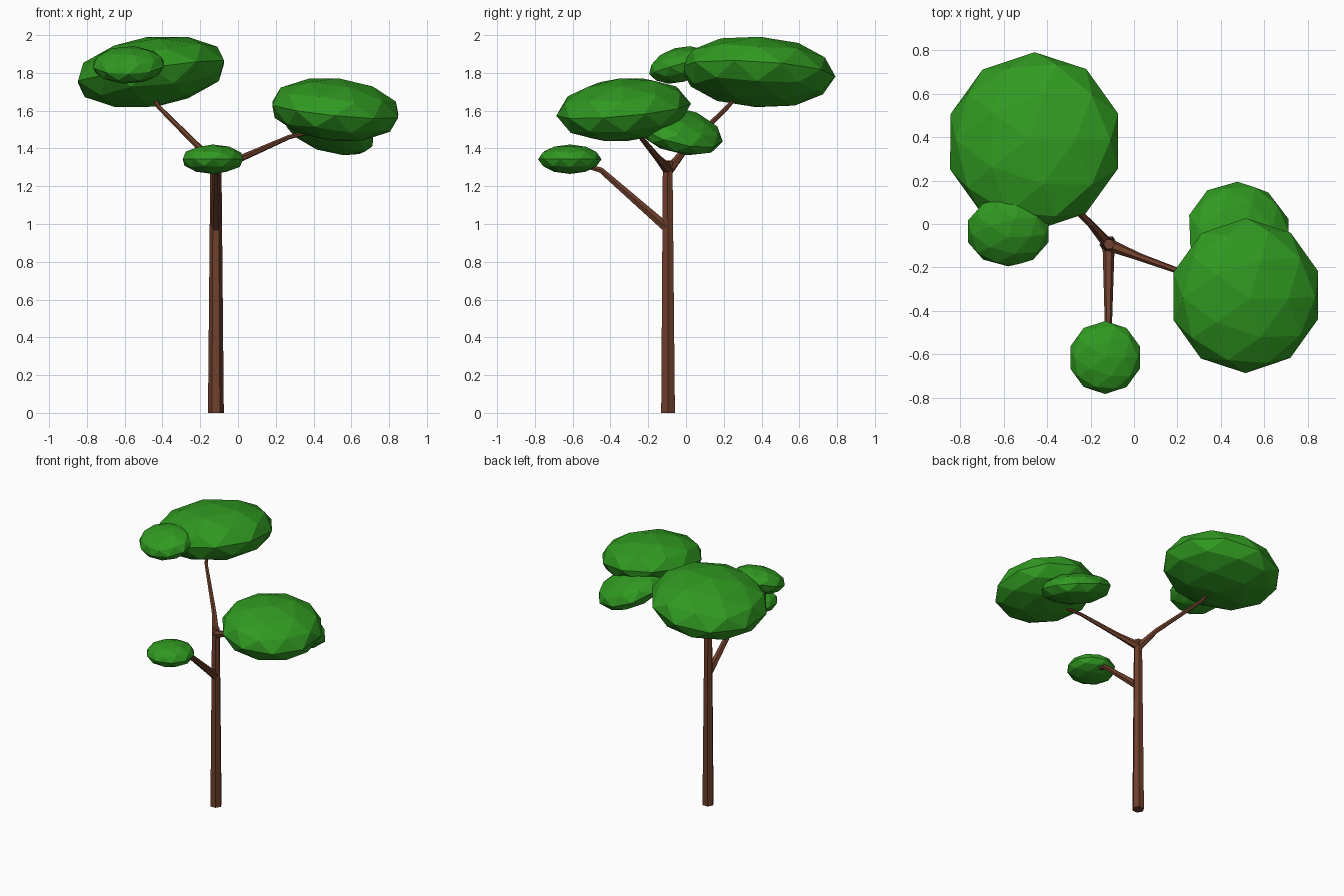
import bpy, bmesh, math
from mathutils import Vector

if "Cube" in bpy.data.objects:
    bpy.data.objects.remove(bpy.data.objects["Cube"])


def material(name, color):
    m = bpy.data.materials.new(name)
    m.diffuse_color = (*color, 1)
    m.use_nodes = True
    m.node_tree.nodes["Principled BSDF"].inputs["Base Color"].default_value = m.diffuse_color
    return m


LEAF = material("leaf_green", (0.03, 0.32, 0.015))
BARK = material("bark_brown", (0.155, 0.05, 0.025))


def finish(name, bm, mat):
    bmesh.ops.recalc_face_normals(bm, faces=bm.faces)
    mesh = bpy.data.meshes.new(name)
    bm.to_mesh(mesh)
    bm.free()
    mesh.materials.append(mat)
    obj = bpy.data.objects.new(name, mesh)
    bpy.context.collection.objects.link(obj)
    return obj


def limb(name, path, radii, sides=6):
    """Tapered faceted tube along a path."""
    pts = [Vector(p) for p in path]
    bm = bmesh.new()
    rings = []
    for i, p in enumerate(pts):
        d = (pts[min(i + 1, len(pts) - 1)] - pts[max(i - 1, 0)]).normalized()
        q = Vector((0, 0, 1)).rotation_difference(d)
        rings.append([bm.verts.new(p + q @ Vector((radii[i] * math.cos(a), radii[i] * math.sin(a), 0)))
                      for a in (2 * math.pi * k / sides for k in range(sides))])
    for lo, hi in zip(rings, rings[1:]):
        for k in range(sides):
            n = (k + 1) % sides
            bm.faces.new((lo[k], lo[n], hi[n], hi[k]))
    bm.faces.new(rings[0])
    bm.faces.new(rings[-1])
    return finish(name, bm, BARK)


def foliage(name, center, radii, slope=(0, 0)):
    """Flattened low-poly ball, tilted by its x and y slopes."""
    bm = bmesh.new()
    bmesh.ops.create_icosphere(bm, subdivisions=2, radius=1)
    obj = finish(name, bm, LEAF)
    obj.location = center
    obj.scale = radii
    obj.rotation_mode = 'QUATERNION'
    obj.rotation_quaternion = Vector((0, 0, 1)).rotation_difference(
        Vector((-slope[0], -slope[1], 1)))
    return obj


# Trunk and branches
limb("trunk", [(-0.117, -0.095, 0), (-0.117, -0.097, 1.27), (-0.115, -0.093, 1.335)],
     [0.042, 0.03, 0.025])
limb("left_branch", [(-0.118, -0.095, 1.28), (-0.2, 0.0, 1.4), (-0.42, 0.22, 1.62), (-0.46, 0.29, 1.7)],
     [0.028, 0.017, 0.012, 0.01])
limb("right_branch", [(-0.118, -0.095, 1.29), (0.02, -0.15, 1.35), (0.27, -0.24, 1.46), (0.4, -0.28, 1.49)],
     [0.03, 0.018, 0.012, 0.01])
limb("front_branch", [(-0.117, -0.09, 0.97), (-0.118, -0.45, 1.285), (-0.13, -0.55, 1.315)],
     [0.028, 0.017, 0.013])

# Leaf clusters
foliage("left_large_foliage", (-0.46, 0.38, 1.805), (0.41, 0.412, 0.186), (0.14, -0.06))
foliage("left_small_foliage", (-0.58, -0.035, 1.842), (0.195, 0.167, 0.092), (0.02, 0.3))
foliage("right_large_foliage", (0.515, -0.33, 1.605), (0.352, 0.358, 0.168), (-0.1, 0.09))
foliage("right_lower_foliage", (0.485, -0.04, 1.495), (0.25, 0.242, 0.105), (-0.3, -0.26))
foliage("front_foliage", (-0.133, -0.615, 1.343), (0.168, 0.168, 0.078))
